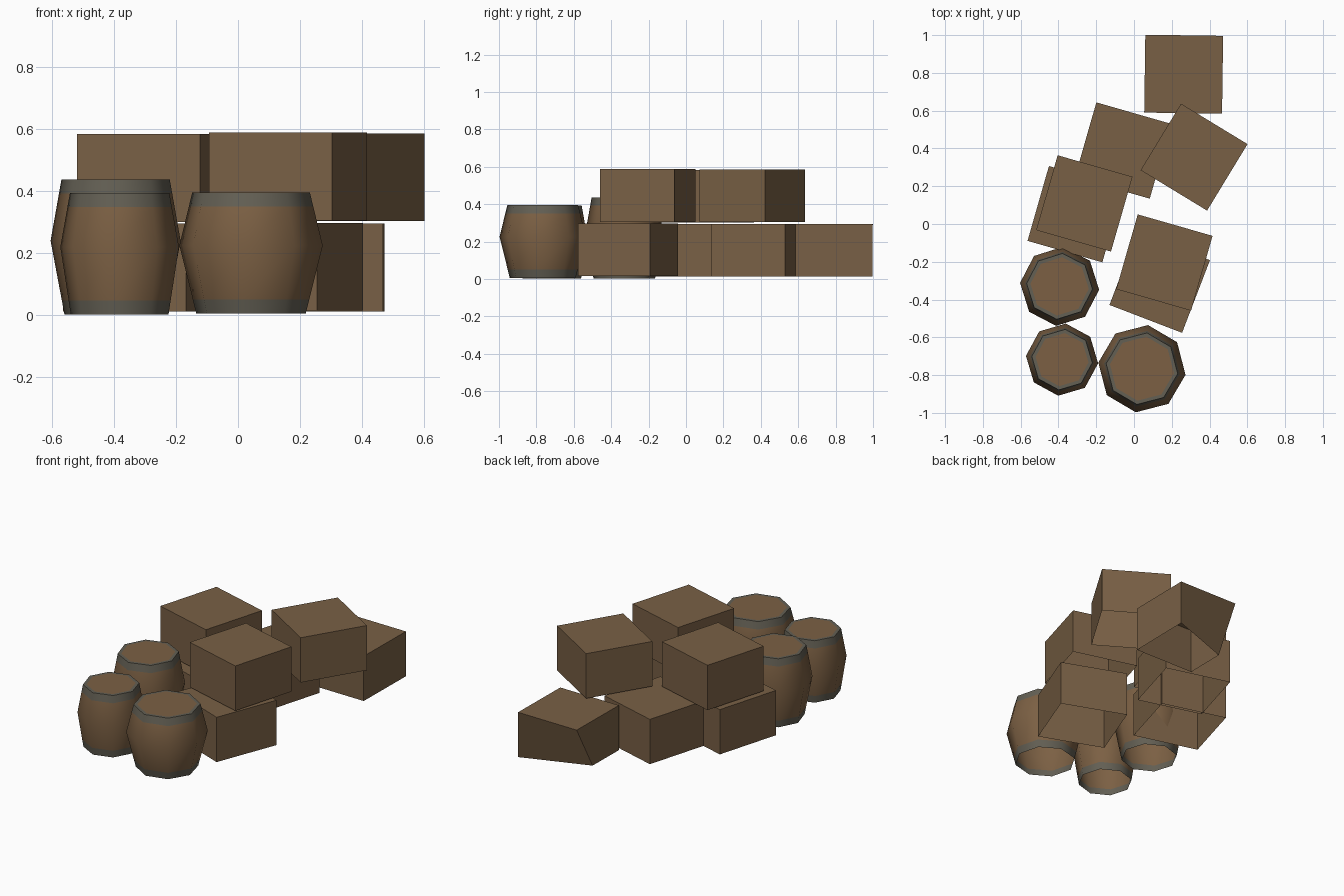
import bpy, bmesh, math
from mathutils import Matrix

if "Cube" in bpy.data.objects:
    bpy.data.objects.remove(bpy.data.objects["Cube"])


def material(name, rgb):
    m = bpy.data.materials.new(name)
    m.diffuse_color = (*rgb, 1)
    m.use_nodes = True
    m.node_tree.nodes["Principled BSDF"].inputs["Base Color"].default_value = m.diffuse_color
    return m


crate_wood = material("crate_wood", (0.190, 0.117, 0.060))
barrel_wood = material("barrel_wood", (0.200, 0.117, 0.057))
hoop_metal = material("hoop_metal", (0.125, 0.115, 0.088))


def finish(name, bm, mats):
    me = bpy.data.meshes.new(name)
    bm.to_mesh(me)
    bm.free()
    for m in mats:
        me.materials.append(m)
    ob = bpy.data.objects.new(name, me)
    bpy.context.collection.objects.link(ob)
    return ob


def crate(name, x, y, z, angle, skew=0.0):
    """Box open underneath; skew pulls the lower back left corner forward."""
    bm = bmesh.new()
    bmesh.ops.create_cube(bm, size=1, matrix=Matrix.Diagonal((0.412, 0.412, 0.282, 1)))
    bm.normal_update()
    bottom = [f for f in bm.faces if f.normal.z < -0.5]
    bmesh.ops.delete(bm, geom=bottom, context='FACES_ONLY')
    for v in bm.verts:
        if v.co.x < 0 and v.co.y > 0 and v.co.z < 0:
            v.co.y -= skew
    ob = finish(name, bm, [crate_wood])
    ob.location = (x, y, z + 0.141)
    ob.rotation_euler.z = math.radians(angle)


def barrel(name, x, y, z0, z1, r_bottom, r_mid, r_top, z_mid, angle):
    """Eight-sided barrel, open underneath: bulging staves, end hoops, flat lid."""
    hoop = 0.045
    rim = 0.02
    lo = r_bottom + (r_mid - r_bottom) * hoop / (z_mid - z0)
    hi = r_top + (r_mid - r_top) * hoop / (z1 - z_mid)
    # radius, height, then material and smoothing of the strip above it
    profile = [(r_bottom, z0, 1, True), (lo, z0 + hoop, 0, True),
               (r_mid, z_mid, 0, True), (hi, z1 - hoop, 1, True),
               (r_top, z1, 1, False), (r_top - rim, z1, 0, False)]
    bm = bmesh.new()
    rings = []
    for r, z, _, _ in profile:
        rings.append([bm.verts.new((r * math.cos(k * math.pi / 4),
                                    r * math.sin(k * math.pi / 4), z))
                      for k in range(8)])
    for i in range(len(rings) - 1):
        a, b = rings[i], rings[i + 1]
        for k in range(8):
            n = (k + 1) % 8
            f = bm.faces.new((a[k], a[n], b[n], b[k]))
            f.material_index = profile[i][2]
            f.smooth = profile[i][3]
    # lid
    bm.faces.new(rings[-1])
    ob = finish(name, bm, [barrel_wood, hoop_metal])
    ob.location = (x, y, 0)
    ob.rotation_euler.z = math.radians(angle)


# lower crates
crate("crate_low_back", 0.263, 0.793, 0.013, -0.8, skew=0.155)
crate("crate_low_middle", -0.058, 0.389, 0.013, -16)
crate("crate_low_left", -0.309, 0.052, 0.013, -16)
crate("crate_low_front", 0.136, -0.31, 0.015, -21)

# upper crates
crate("crate_high_back", 0.318, 0.354, 0.304, -31.3)
crate("crate_high_left", -0.263, 0.109, 0.301, -16)
crate("crate_high_front", 0.161, -0.204, 0.306, -16)

# barrels
barrel("barrel_left_back", -0.394, -0.330, 0.002, 0.437, 0.165, 0.210, 0.175, 0.24, -5)
barrel("barrel_left_front", -0.381, -0.718, 0.002, 0.393, 0.158, 0.192, 0.161, 0.22, -6)
barrel("barrel_right_front", 0.042, -0.766, 0.006, 0.396, 0.178, 0.233, 0.191, 0.225, -8)
